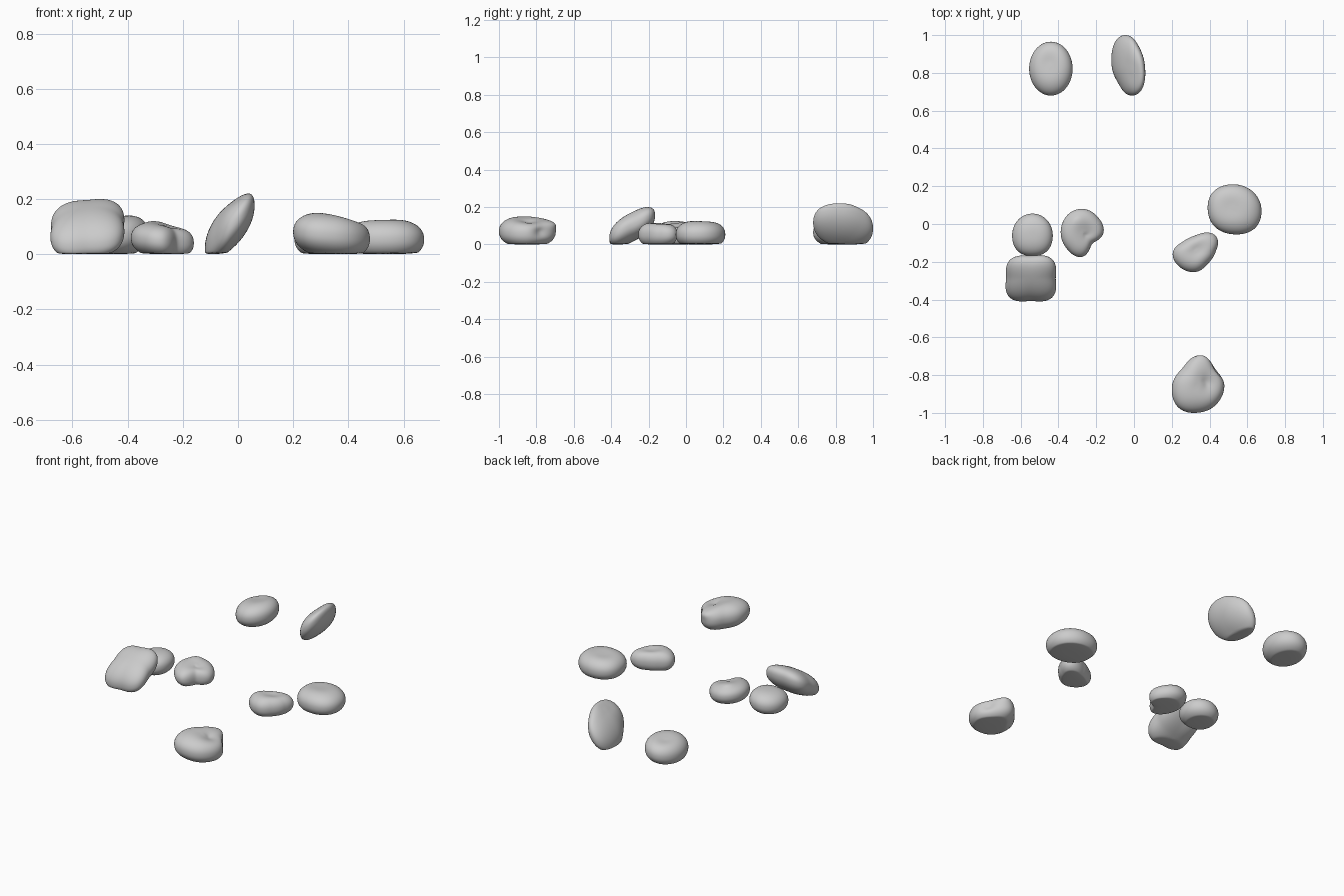
import bpy, bmesh
from math import atan2, cos, hypot, pi, copysign
from mathutils import Vector

cube = bpy.data.objects.get("Cube")
if cube:
    bpy.data.objects.remove(cube)

# One plain stone colour
stone_grey = bpy.data.materials.new("stone_grey")
stone_grey.use_nodes = True
colour = (0.6, 0.6, 0.6, 1)
stone_grey.diffuse_color = colour
stone_grey.node_tree.nodes["Principled BSDF"].inputs["Base Color"].default_value = colour


def outline_radius(angle, radii):
    """Smooth closed curve through evenly spaced plan radii."""
    count = len(radii)
    place = (angle / (2 * pi)) % 1 * count
    i = int(place) % count
    t = place - int(place)
    a, b, c, d = (radii[(i + k) % count] for k in (-1, 0, 1, 2))
    return b + t * (c - a + t * (2 * a - 5 * b + 4 * c - d + t * (3 * (b - c) + d - a))) / 2


def fit(verts, axis, low, high):
    """Scale the vertices along one axis to fill a range."""
    values = [v.co[axis] for v in verts]
    start, span = min(values), max(values) - min(values)
    for v in verts:
        v.co[axis] = low + (v.co[axis] - start) / span * (high - low)


def stone(name, x_range, y_range, height, radii=(1,), tilt=(0, 0), dents=(), rest=0.12):
    """Rounded pebble: plan outline, leaning tilt, soft dents and a worn underside."""
    bm = bmesh.new()
    bmesh.ops.create_icosphere(bm, subdivisions=5, radius=1)
    for v in bm.verts:
        d = v.co.normalized()
        flat = hypot(d.x, d.y)
        plan = outline_radius(atan2(d.y, d.x), radii) * flat ** 0.8
        x, y = (d.x / flat * plan, d.y / flat * plan) if flat > 1e-5 else (0, 0)
        z = copysign(abs(d.z) ** 0.9, d.z)
        for direction, depth, width in dents:
            gap = (d - Vector(direction).normalized()).length
            push = depth * 2.718 ** (-(gap / width) ** 2)
            x, y, z = x * (1 - push), y * (1 - push), z * (1 - push)
        v.co = (x, y, z + tilt[0] * x + tilt[1] * y)

    # Worn underside, then final size
    lowest = min(v.co.z for v in bm.verts)
    highest = max(v.co.z for v in bm.verts)
    floor = lowest + rest * (highest - lowest)
    for v in bm.verts:
        if v.co.z < floor:
            v.co.z = floor + (v.co.z - floor) * 0.2
    fit(bm.verts, 0, *x_range)
    fit(bm.verts, 1, *y_range)
    fit(bm.verts, 2, 0, height)

    mesh = bpy.data.meshes.new(name)
    bm.to_mesh(mesh)
    bm.free()
    mesh.materials.append(stone_grey)
    mesh.shade_smooth()
    obj = bpy.data.objects.new(name, mesh)
    bpy.context.collection.objects.link(obj)
    return obj


# Back pair: an oval pebble and a leaning slab
stone("back_oval_stone", (-.555, -.325), (.68, .965), .14, tilt=(.15, 0),
      dents=[((-.1, .2, 1), .15, .4)])
stone("back_leaning_stone", (-.12, .06), (.68, 1), .22,
      (.95, .87, 1, 1.12, 1, .86, 1, 1.12), tilt=(.9, 0), dents=[((.3, -.3, 1), .1, .4)])

# Pair on the model's left
stone("left_round_stone", (.39, .675), (-.055, .21), .125,
      (1, .99, 1, 1.03, .95, .97, .98, 1.06), dents=[((-.1, .1, 1), .12, .4)], rest=.2)
stone("left_small_stone", (.205, .445), (-.255, -.045), .115,
      (.94, 1.28, .87, .78, 1, 1.03, 1.03, .84), dents=[((.1, .1, 1), .2, .4)], rest=.15)

# Cluster on the model's right, with a slab leaning on its neighbour
stone("right_round_stone", (-.645, -.43), (-.17, .055), .125,
      (1, 1, 1, 1, 1, 1.05, 1, 1.05), tilt=(.1, 0))
stone("right_angular_stone", (-.388, -.16), (-.175, .08), .12,
      (.97, .92, .92, .95, .97, .96, .98, .65), tilt=(-.15, .05),
      dents=[((.3, -.1, 1), .22, .4), ((-.2, .4, 1), -.12, .3)], rest=.15)
stone("right_leaning_stone", (-.68, -.412), (-.41, -.165), .2,
      (1, 1.2, 1, 1.17, 1, 1.2, 1, 1.2), tilt=(.12, .75), rest=.08)

# Knobbly front stone
stone("front_knobbly_stone", (.2, .478), (-1, -.695), .15,
      (.97, .9, 1.05, .86, 1, 1.12, 1, .97), tilt=(-.15, 0),
      dents=[((.4, .1, 1), .3, .4), ((.2, .9, .5), -.1, .3), ((1, .7, .1), .12, .3)])
